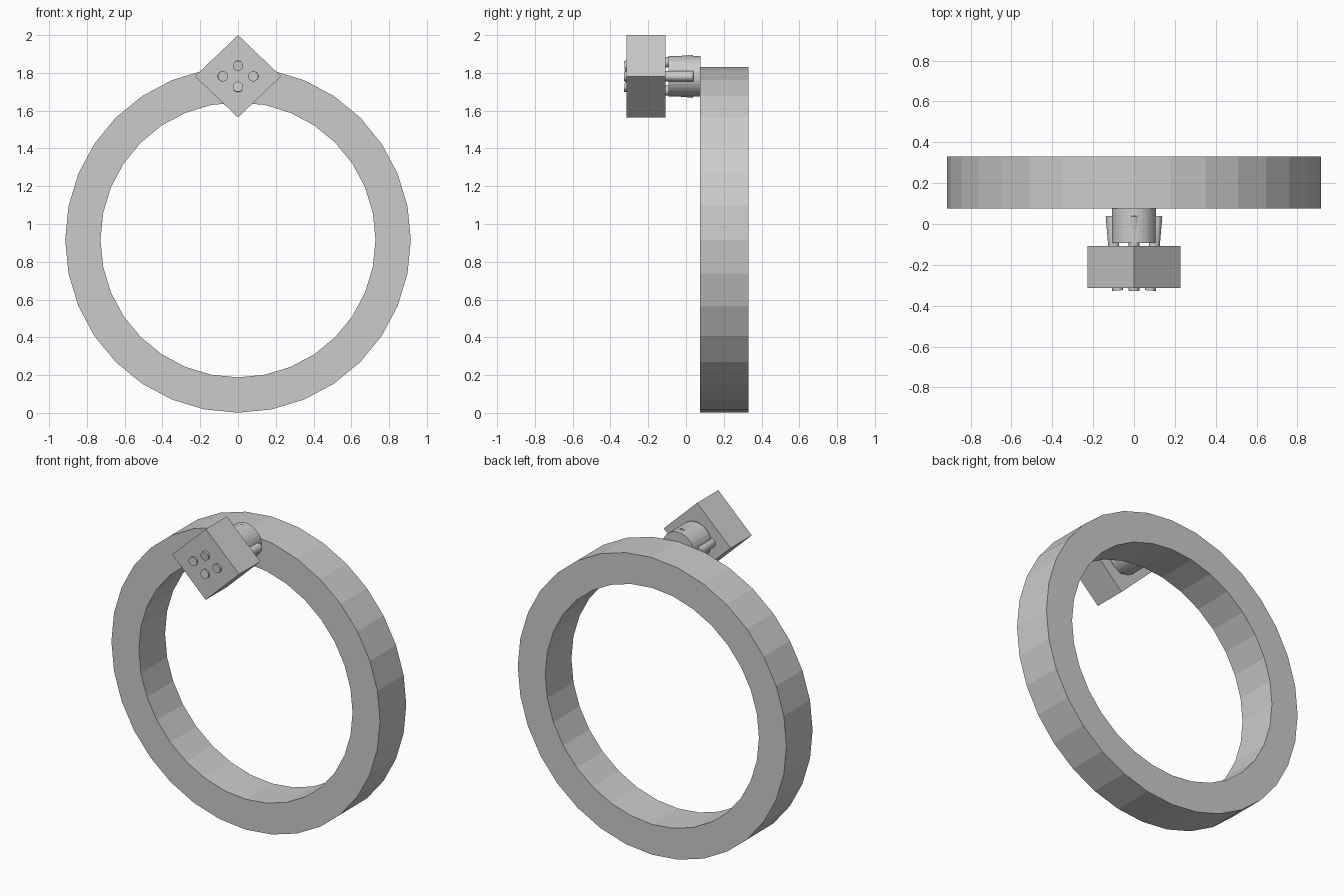
import bpy, bmesh
from math import sin, cos, pi
from mathutils import Vector

if "Cube" in bpy.data.objects:
    bpy.data.objects.remove(bpy.data.objects["Cube"])


def make_object(name, bm):
    bmesh.ops.recalc_face_normals(bm, faces=bm.faces[:])
    mesh = bpy.data.meshes.new(name)
    bm.to_mesh(mesh)
    bm.free()
    ob = bpy.data.objects.new(name, mesh)
    bpy.context.collection.objects.link(ob)
    return ob


def circle(bm, n, rx, rz, y, z):
    return [bm.verts.new((rx * sin(2 * pi * i / n), y, z + rz * cos(2 * pi * i / n)))
            for i in range(n)]


def bridge(bm, a, b):
    for i in range(len(a)):
        j = (i + 1) % len(a)
        bm.faces.new((a[i], a[j], b[j], b[i]))


def prism(name, n, rx, rz, y0, y1, z):
    bm = bmesh.new()
    a, b = circle(bm, n, rx, rz, y0, z), circle(bm, n, rx, rz, y1, z)
    bridge(bm, a, b)
    bm.faces.new(a)
    bm.faces.new(b[::-1])
    return make_object(name, bm)


def rod(name, start, end, radius, n=32):
    start, end = Vector(start), Vector(end)
    axis = end - start
    bm = bmesh.new()
    bmesh.ops.create_cone(bm, cap_ends=True, segments=n, radius1=radius,
                          radius2=radius, depth=axis.length)
    ob = make_object(name, bm)
    ob.location = (start + end) / 2
    ob.rotation_euler = axis.to_track_quat('Z', 'Y').to_euler()
    return ob


# Large flat band
RING_Z, OUTER, INNER = 0.916, 0.915, 0.728
bm = bmesh.new()
loops = [circle(bm, 32, r, r, y, RING_Z)
         for r, y in ((OUTER, 0.075), (OUTER, 0.33), (INNER, 0.33), (INNER, 0.075))]
for k in range(4):
    bridge(bm, loops[k], loops[(k + 1) % 4])
make_object("band", bm)

# Setting and diamond-shaped stone block
HEAD_Z = 1.782
prism("setting", 32, 0.108, 0.108, -0.093, 0.076, HEAD_Z)
prism("stone", 4, 0.228, 0.218, -0.314, -0.108, HEAD_Z)

# Four prongs splaying outward toward the back
for i, (dx, dz) in enumerate(((1, 0), (-1, 0), (0, 1), (0, -1))):
    front = (0.08 * dx, -0.326, HEAD_Z + 0.055 * dz)
    back = (0.112 * dx, 0.04, HEAD_Z + 0.087 * dz)
    rod(f"prong_{i + 1}", front, back, 0.027)
